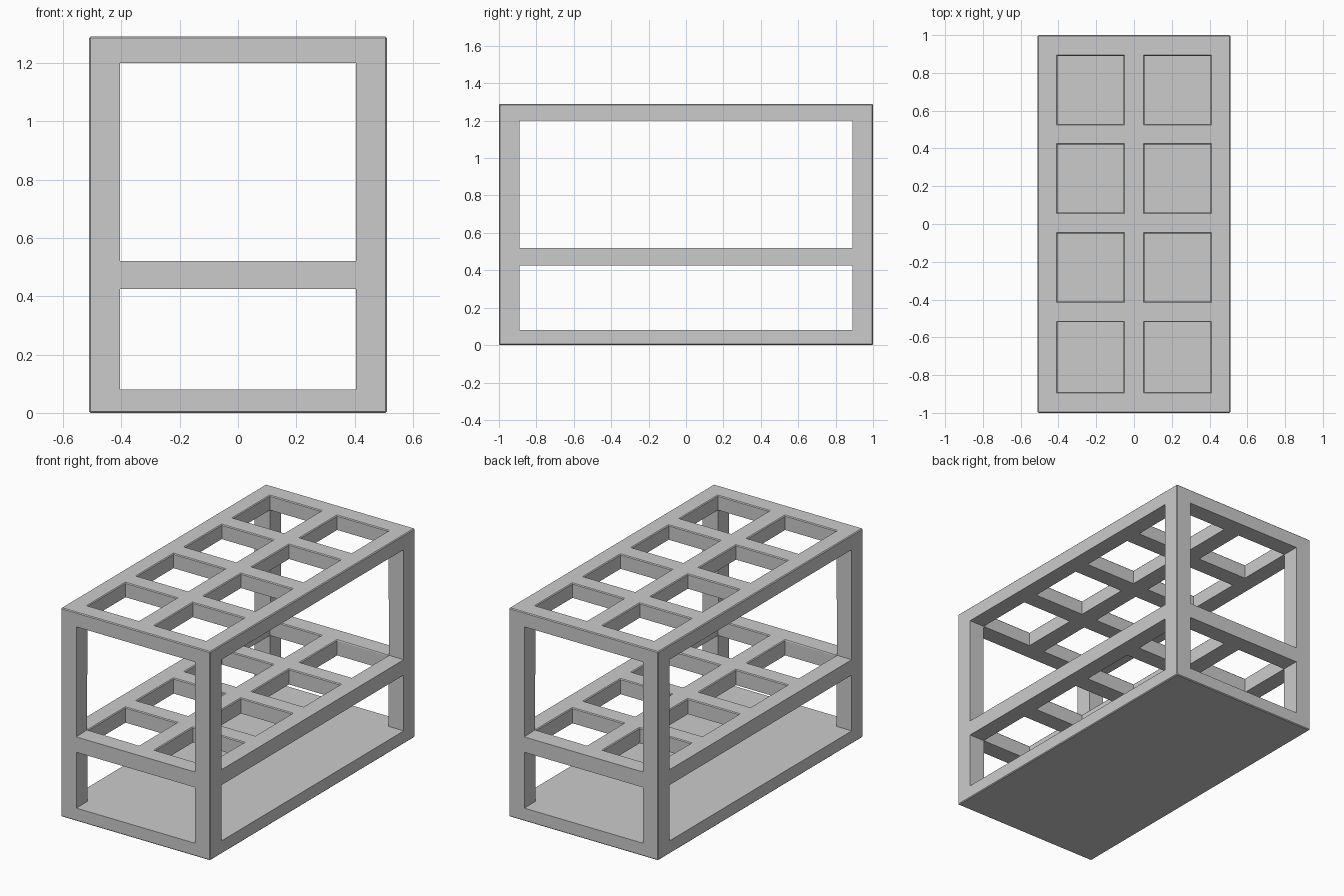
import bpy, bmesh, math

if "Cube" in bpy.data.objects:
    bpy.data.objects.remove(bpy.data.objects["Cube"])

# Grid lines of the one-piece rack: bars, openings and shelf levels
XS = [-0.51, -0.405, -0.055, 0.055, 0.405, 0.51]
YS = [-1.0, -0.89, -0.52, -0.41, -0.05, 0.06, 0.42, 0.53, 0.89, 1.0]
ZS = [0.0, 0.08, 0.425, 0.52, 1.2, 1.29]
NX, NY, NZ = len(XS) - 1, len(YS) - 1, len(ZS) - 1


def solid(i, j, k):
    if not (0 <= i < NX and 0 <= j < NY and 0 <= k < NZ):
        return False
    if k == 0:                      # base plate
        return True
    if k in (2, 4):                 # perforated shelves: 2 x 4 square holes
        return not (i % 2 and j % 2)
    return i in (0, NX - 1) and j in (0, NY - 1)   # corner posts


bm = bmesh.new()
verts = {}


def vert(c):
    if c not in verts:
        verts[c] = bm.verts.new((XS[c[0]], YS[c[1]], ZS[c[2]]))
    return verts[c]


# Skin the solid cells, only where they meet open space
for i in range(NX):
    for j in range(NY):
        for k in range(NZ):
            if not solid(i, j, k):
                continue
            for axis in range(3):
                for side in (0, 1):
                    step = [0, 0, 0]
                    step[axis] = 2 * side - 1
                    if solid(i + step[0], j + step[1], k + step[2]):
                        continue
                    loop = []
                    for a, b in ((0, 0), (1, 0), (1, 1), (0, 1)):
                        c = [i, j, k]
                        c[axis] += side
                        c[(axis + 1) % 3] += a
                        c[(axis + 2) % 3] += b
                        loop.append(vert(tuple(c)))
                    bm.faces.new(loop if side else loop[::-1])
bm.normal_update()


# Tiny chamfer on the outer box edges and the upper hole rims
def wants_chamfer(e):
    if not e.is_manifold or not e.is_convex or e.calc_face_angle() < 1:
        return False
    m = (e.verts[0].co + e.verts[1].co) / 2
    hull = (abs(abs(m.x) - 0.51) < 1e-4) + (abs(abs(m.y) - 1) < 1e-4) \
        + (abs(m.z - 0.645) > 0.644)
    rim = abs(m.x) < 0.42 and abs(m.y) < 0.9 and \
        any(abs(m.z - z) < 1e-4 for z in (0.52, 1.29))
    inner_post = m.z > 0.1 and hull < 2
    return hull >= 2 and (abs(m.z - 0.52) > 1e-4) or (rim and inner_post)


bmesh.ops.bevel(bm, geom=[e for e in bm.edges if wants_chamfer(e)],
                offset=0.005, segments=1, affect='EDGES')
bmesh.ops.dissolve_limit(bm, angle_limit=math.radians(1),
                         verts=bm.verts[:], edges=bm.edges[:])

mesh = bpy.data.meshes.new("tube_rack_frame")
bm.to_mesh(mesh)
bm.free()
rack = bpy.data.objects.new("tube_rack_frame", mesh)
bpy.context.collection.objects.link(rack)
